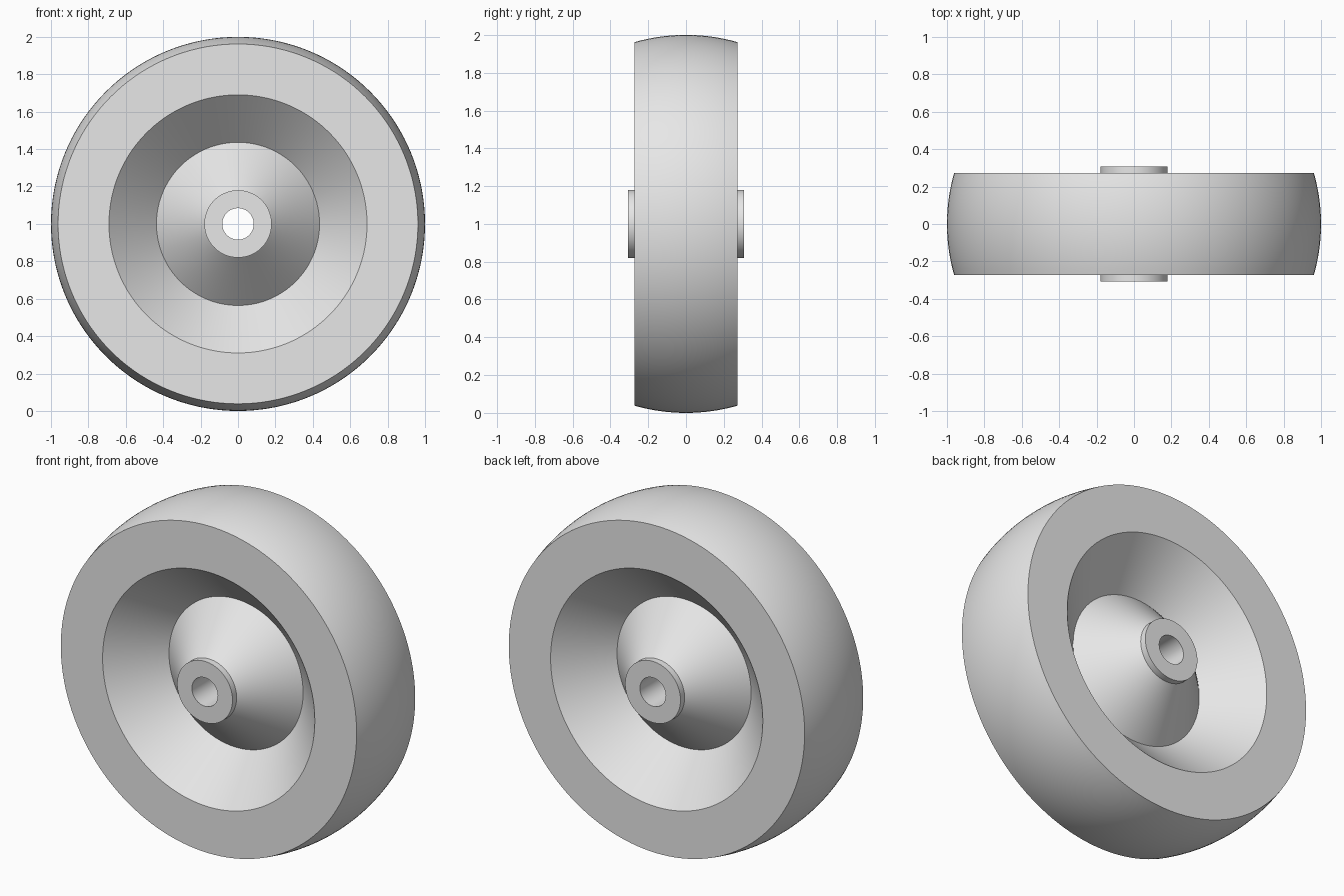
import bpy, bmesh, math

if "Cube" in bpy.data.objects:
    bpy.data.objects.remove(bpy.data.objects["Cube"])

SEGMENTS = 144
HALF_WIDTH, CROWN, RIM = 0.272, 1.0, 0.962

grey = bpy.data.materials.new("plain grey")
grey.diffuse_color = (0.8, 0.8, 0.8, 1)
grey.use_nodes = True
grey.node_tree.nodes["Principled BSDF"].inputs["Base Color"].default_value = grey.diffuse_color

# Half of the cross-section as (radius, y): bore, hub, V groove, side face
half = [(0.084, -0.308), (0.18, -0.308), (0.18, -0.27),
        (0.436, -0.018), (0.69, -HALF_WIDTH), (RIM, -HALF_WIDTH)]

# Crowned tread: a circular arc across the width
rise = CROWN - RIM
arc_r = (HALF_WIDTH ** 2 + rise ** 2) / (2 * rise)
sweep = math.asin(HALF_WIDTH / arc_r)
tread = []
for i in range(1, 16):
    a = sweep * (i / 8 - 1)
    tread.append((CROWN - arc_r + arc_r * math.cos(a), arc_r * math.sin(a)))

profile = half + tread + [(r, -y) for r, y in reversed(half)]

# Revolve the closed profile about the axle (y axis)
bm = bmesh.new()
rings = []
for s in range(SEGMENTS):
    t = 2 * math.pi * s / SEGMENTS
    rings.append([bm.verts.new((r * math.cos(t), y, 1 + r * math.sin(t)))
                  for r, y in profile])
n = len(profile)
for s in range(SEGMENTS):
    a, b = rings[s], rings[(s + 1) % SEGMENTS]
    for i in range(n):
        j = (i + 1) % n
        bm.faces.new((a[i], a[j], b[j], b[i]))
bmesh.ops.recalc_face_normals(bm, faces=bm.faces)

mesh = bpy.data.meshes.new("wheel")
bm.to_mesh(mesh)
bm.free()
mesh.materials.append(grey)
wheel = bpy.data.objects.new("wheel", mesh)
bpy.context.collection.objects.link(wheel)

# Smooth curved surfaces, keep the profile corners crisp
bpy.context.view_layer.objects.active = wheel
wheel.select_set(True)
bpy.ops.object.shade_smooth_by_angle(angle=math.radians(30))
